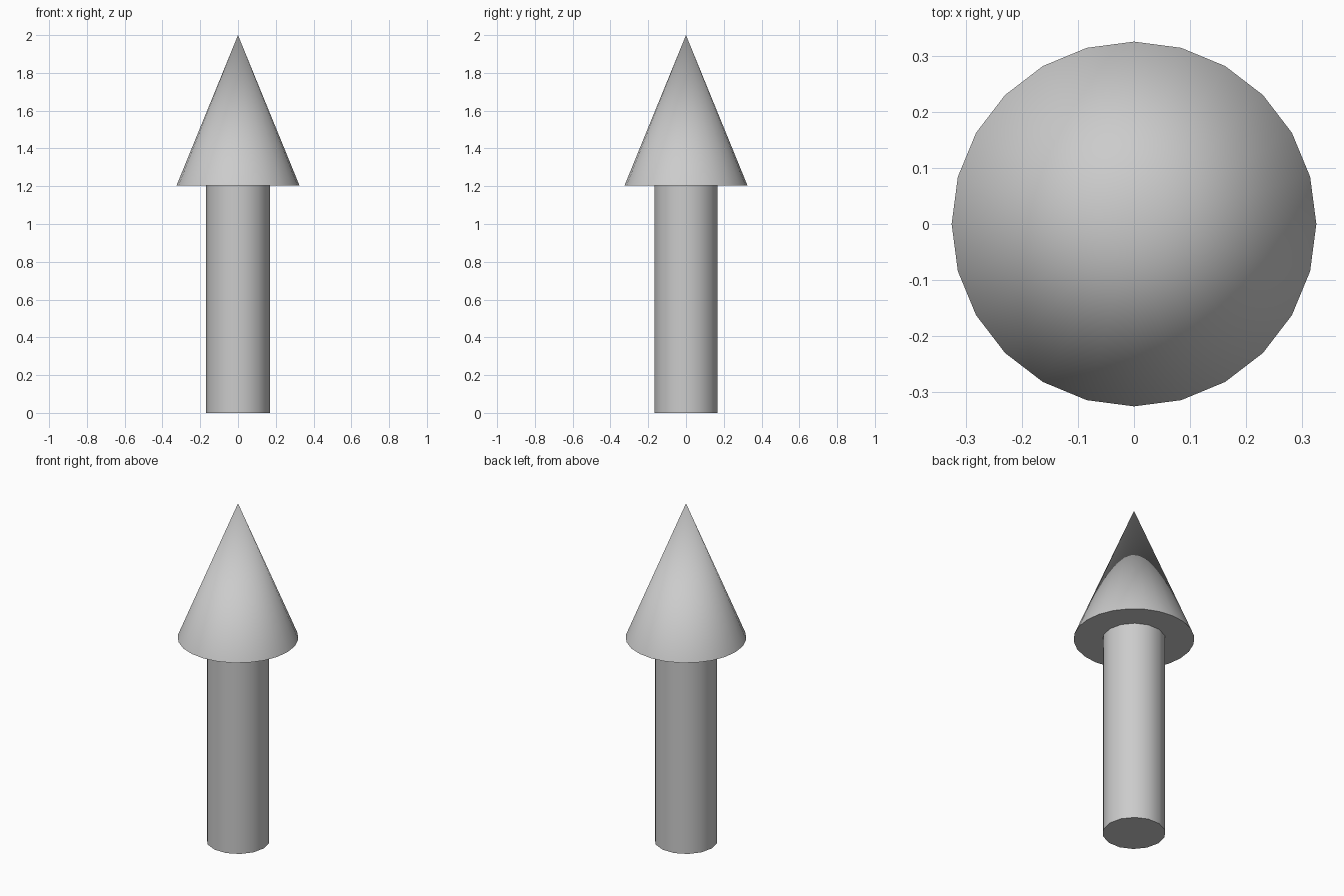
import bpy
import math

if "Cube" in bpy.data.objects:
    bpy.data.objects.remove(bpy.data.objects["Cube"])

BASE = 1.205   # height where the head meets the shaft
TIP = 2.0


def smooth(name):
    obj = bpy.context.object
    obj.name = name
    bpy.ops.object.shade_smooth_by_angle(angle=math.radians(35))
    return obj


# Shaft: 14 sides, corners on the x axis
bpy.ops.mesh.primitive_cylinder_add(vertices=14, radius=0.17, depth=BASE,
                                    location=(0, 0, BASE / 2))
shaft = bpy.context.object
shaft.rotation_euler.z = math.pi / 2
bpy.ops.object.transform_apply(location=False, rotation=True, scale=False)
smooth("arrow_shaft")

# Pointed head: 24 sided cone with closed underside
bpy.ops.mesh.primitive_cone_add(vertices=24, radius1=0.325, radius2=0,
                                depth=TIP - BASE,
                                location=(0, 0, (TIP + BASE) / 2))
smooth("arrow_head")
